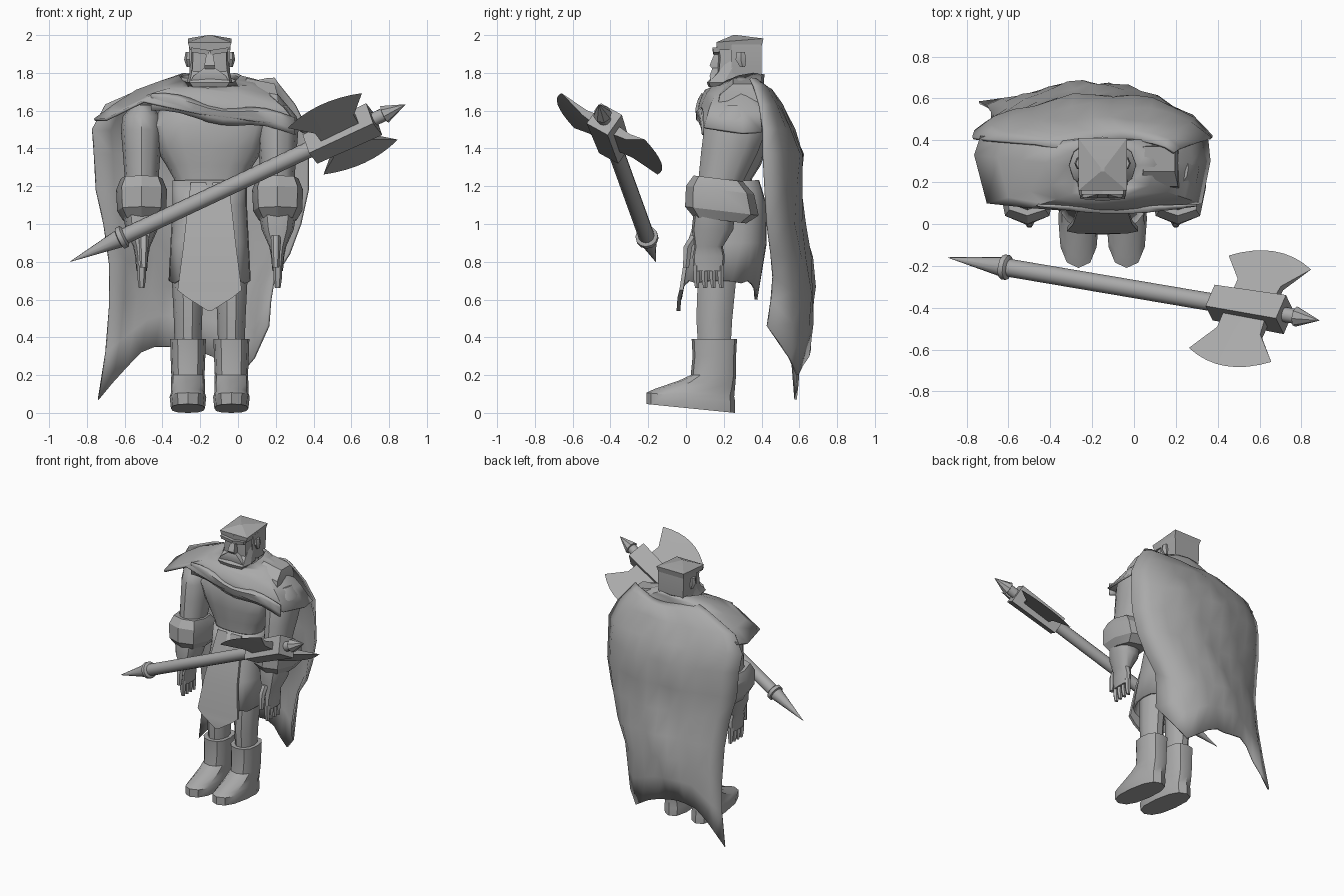
import bpy
import bmesh
from math import sin, cos, pi, radians, copysign
from mathutils import Vector, Matrix

default_cube = bpy.data.objects.get("Cube")
if default_cube:
    bpy.data.objects.remove(default_cube, do_unlink=True)

# Single plain grey material
stone = bpy.data.materials.new("stone_grey")
stone.use_nodes = True
stone.diffuse_color = (0.4, 0.4, 0.4, 1)
shader = next(n for n in stone.node_tree.nodes if n.type == 'BSDF_PRINCIPLED')
shader.inputs["Base Color"].default_value = stone.diffuse_color

MID = -0.15  # the body's centre line


def sheet(name, rows, closed=False, caps=False, thickness=0.0, angle=35):
    """Skin a list of point rows with quads."""
    bm = bmesh.new()
    grid = [[bm.verts.new(point) for point in row] for row in rows]
    count = len(rows[0])
    for low, high in zip(grid, grid[1:]):
        for i in range(count if closed else count - 1):
            j = (i + 1) % count
            bm.faces.new((low[i], low[j], high[j], high[i]))
    if caps:
        bm.faces.new(grid[0][::-1])
        bm.faces.new(grid[-1])
    bmesh.ops.remove_doubles(bm, verts=bm.verts[:], dist=0.0001)
    bmesh.ops.recalc_face_normals(bm, faces=bm.faces[:])
    mesh = bpy.data.meshes.new(name)
    bm.to_mesh(mesh)
    bm.free()
    mesh.materials.append(stone)
    mesh.shade_smooth()
    mesh.set_sharp_from_angle(angle=radians(angle))
    obj = bpy.data.objects.new(name, mesh)
    bpy.context.collection.objects.link(obj)
    if thickness:
        solid = obj.modifiers.new("thickness", 'SOLIDIFY')
        solid.thickness = thickness
        solid.offset = 0
    return obj


def loft(name, rings, sides=12, power=1.0, offset=0.0, centre=MID, warp=None, caps=True, **options):
    """Stack horizontal rings given as (y, z, half width, half depth)."""
    turn = pi / 4 if sides == 4 else 0
    rows = []
    for y, z, rx, ry in rings:
        row = []
        for i in range(sides):
            c, s = cos(turn + 2 * pi * i / sides), sin(turn + 2 * pi * i / sides)
            point = Vector((centre + offset + rx * copysign(abs(c) ** power, c),
                            y + ry * copysign(abs(s) ** power, s), z))
            row.append(warp(point) if warp else point)
        rows.append(row)
    return sheet(name, rows, closed=True, caps=caps, **options)


def box(name, rings, **options):
    return loft(name, rings, sides=4, power=0, **options)


# Torso
loft("torso", [(.24, 1.16, .18, .11), (.24, 1.24, .19, .11), (.255, 1.31, .23, .14),
               (.27, 1.4, .29, .16), (.26, 1.52, .33, .165), (.27, 1.62, .25, .14),
               (.28, 1.7, .12, .1), (.27, 1.78, .08, .08)], sides=16, power=.8)


# Skirt with a ragged hem, lowest at front and back
def ragged(point):
    if point.z < .67:
        side = min(1, abs(point.x - MID) / .21)
        point.z += .04 * side * side - .06 * (1 - side) + (.03 if .3 < side < .8 else 0)
    return point


loft("skirt", [(.25, 1.23, .19, .13), (.25, 1.1, .19, .17), (.22, .9, .2, .2),
               (.17, .66, .21, .2)], sides=24, power=.75, caps=False, warp=ragged, thickness=.015)
box("front_panel", [(.12, 1.22, .1, .01), (.07, 1.06, .12, .01), (.01, .88, .14, .01),
                    (-.025, .65, .17, .01), (-.035, .61, .12, .01), (-.04, .54, .01, .01)])


# Boots, legs, arms and hands for both sides
def tilt_sole(point):
    if point.z < .16:
        point.z += .1 * max(0, .26 - point.y)
    return point


for side, label in ((-1, "right"), (1, "left")):
    hip, shoulder = side * .115, side * .36
    loft(label + "_leg", [(.15, .34, .07, .09), (.15, .5, .075, .1), (.17, .8, .09, .11),
                          (.24, 1.1, .08, .11)], offset=hip, sides=10)
    loft(label + "_boot", [(.025, 0, .09, .235), (.025, .06, .097, .235), (.045, .085, .09, .21),
                           (.11, .14, .09, .15), (.145, .2, .088, .12), (.15, .3, .092, .115),
                           (.15, .39, .095, .12), (.15, .39, .07, .09)],
         offset=hip, power=.8, warp=tilt_sole)
    loft(label + "_upper_arm", [(.27, 1.63, .05, .08), (.26, 1.57, .1, .14), (.26, 1.5, .11, .165),
                                (.23, 1.38, .1, .15), (.17, 1.18, .085, .11)], offset=shoulder)
    loft(label + "_cuff", [(.17, 1.24, .11, .13), (.18, 1.18, .135, .18), (.19, 1.07, .13, .195),
                           (.18, 1.02, .1, .14)], offset=shoulder, sides=8, power=.7, angle=25,
         warp=lambda p: p + Vector((0, 0, .12 * (.18 - p.y))))
    loft(label + "_forearm", [(.15, 1.06, .1, .11), (.14, .97, .085, .11), (.12, .88, .045, .075),
                              (.12, .83, .035, .085), (.12, .75, .028, .08)], offset=shoulder, power=.8)
    for finger in range(4):
        y = .055 + finger * .043
        loft(label + "_finger", [(y, .78, .024, .02), (y, .71, .022, .018), (y + .004, .66, .015, .012)],
             offset=shoulder, sides=6)
    loft(label + "_thumb", [(.05, .94, .025, .03), (.01, .88, .025, .026), (0, .77, .018, .018)],
         offset=shoulder - side * .01, sides=6)
    loft(label + "_ear", [(.3, 1.83, .012, .015), (.29, 1.87, .025, .032), (.29, 1.91, .018, .025)],
         offset=side * .11, sides=6)
    box(label + "_brow", [(.16, 1.895, .045, .015), (.16, 1.92, .05, .02)], offset=side * .05,
        warp=lambda p: p + Vector((0, 0, .15 * abs(p.x - MID))))

# Head
loft("head", [(.27, 1.7, .08, .09), (.27, 1.78, .105, .11), (.27, 1.88, .1, .1),
              (.27, 1.95, .1, .11)], sides=8, power=.35)
box("nose", [(.16, 1.82, .025, .02), (.155, 1.84, .028, .03), (.17, 1.92, .014, .012)])
box("moustache", [(.155, 1.76, .1, .025), (.155, 1.785, .085, .03), (.16, 1.825, .03, .02)])
loft("beard", [(.21, 1.725, .1, .09), (.2, 1.75, .12, .09), (.23, 1.8, .108, .07),
               (.27, 1.87, .104, .05)], sides=8, power=.35, angle=20)
box("back_hair", [(.32, 1.74, .09, .07), (.32, 1.8, .105, .08), (.32, 1.95, .11, .08)])
box("hair_top", [(.28, 1.92, .103, .115), (.285, 1.982, .116, .125), (.26, 2, .01, .01)], angle=15,
    warp=lambda p: p - Vector((0, 0, .02 if p.y < .2 and p.z > 1.95 else 0)))

# Mantle: neck ring swept out to a draped rim, starting at +x and going round;
# its back edge tucks under the cape
rim = [(.36, .3, 1.49), (.35, .4, 1.48), (.14, .4, 1.6), (-.15, .4, 1.66), (-.45, .4, 1.63),
       (-.73, .42, 1.56), (-.76, .33, 1.56), (-.7, .1, 1.55), (-.5, .08, 1.64),
       (-.2, .06, 1.59), (.06, .06, 1.55), (.32, .1, 1.5)]
mantle_rows = []
for step in range(5):
    spread = step / 4
    row = []
    for i, edge in enumerate(rim):
        angle = 2 * pi * i / len(rim)
        c, s = cos(angle), sin(angle)
        neck = Vector((MID + .16 * c, .28 + .13 * s, 1.75 + .03 * c * c + .04 * s))
        lift = sin(pi * spread) * (.045 + .02 * c - .02 * max(0, s))
        fold = .01 * sin(5 * spread + 2 * i) * min(1, 2 * spread)
        row.append(neck.lerp(Vector(edge), spread) + Vector((0, 0, lift + fold)))
    mantle_rows.append(row)
sheet("mantle", mantle_rows, closed=True, thickness=.015, angle=40)
band = [[(-.46 + .076 * k, .09 - .035 * sin(pi * k / 10) * bulge, z - .012 * k + .015 * sin(k))
         for k in range(11)] for z, bulge in ((1.69, .2), (1.67, 1), (1.63, .7), (1.6, .3))]
sheet("chest_fold", band, thickness=.012, angle=40)
box("shoulder_knot", [(.27, 1.62, .1, .11), (.28, 1.71, .09, .1), (.31, 1.765, .075, .06)], offset=.27,
    warp=lambda p: p - Vector((0, 0, .2 * (p.x - .08))))

# Cape: (z, right x, left x, right edge y, middle y, left edge y)
cape_rows = [(1.77, -.31, .19, .35, .4, .34), (1.73, -.47, .22, .38, .45, .36),
             (1.63, -.7, .3, .4, .5, .39),
             (1.5, -.77, .365, .41, .56, .41), (1.37, -.76, .37, .44, .61, .41),
             (1.18, -.75, .37, .45, .6, .42), (1.0, -.71, .33, .48, .61, .43),
             (.82, -.68, .27, .5, .65, .45), (.65, -.68, .19, .53, .67, .46),
             (.48, -.7, .17, .56, .66, .45), (.3, -.74, .16, .58, .64, .43)]
hem = [.07, .16, .24, .32, .35, .35, .34, .33, .3, .25, .2, .29, .46]
grid = []
for k, (z, right, left, y_right, y_mid, y_left) in enumerate(cape_rows):
    row = []
    hang = max(0, (.9 - z) / .6)
    for i, end in enumerate(hem):
        u = i / (len(hem) - 1)
        bow = sin(pi * u) ** .6
        y = (y_right + (y_left - y_right) * u) * (1 - bow) + y_mid * bow
        wave = (.014 * sin(1.7 * i + 1.4 * k) + .06 * (u - .45)) * bow * min(1, k / 4)
        notch = .05 * sin(pi * u) ** 2 * max(0, 1 - k / 2)
        row.append((right + (left - right) * u, y + wave, z + (end - .3) * hang - notch))
    grid.append(row)
sheet("cape", grid, thickness=.014, angle=50)

# Axe, built along its own z axis and then laid across the body
tip = Vector((-.89, -.16, .8))
along = Vector((1.77, -.3, .83)).normalized()
across = Vector((-.365, -.815, .449))
across = (across - along * across.dot(along)).normalized()
place = Matrix((across, along.cross(across), along)).transposed().to_4x4()
place.translation = tip


def axe_part(name, stations, **options):
    loft(name, [(0, z, r, r) for z, r in stations], centre=0, warp=lambda p: place @ p, **options)


axe_part("axe_pommel", [(0, .001), (.29, .048)])
axe_part("axe_ring", [(.29, .045), (.295, .06), (.32, .06), (.33, .045)])
axe_part("axe_shaft", [(.3, .043), (1.45, .043)])
axe_part("axe_block", [(1.42, .062), (1.8, .068)], sides=4, power=0)
axe_part("axe_collar", [(1.78, .036), (1.87, .036)])
axe_part("axe_spike", [(1.855, .03), (1.86, .05), (1.985, .001)], sides=8)
for side in (-1, 1):
    blade = []
    for k in range(-4, 5):
        f = k / 4
        sharp = .27 + .065 * (1 - f * f)
        section = [(.04, .03, .11), (.14, .018, .115), (sharp, 0, .22), (.14, -.018, .115), (.04, -.03, .11)]
        blade.append([place @ Vector((side * out, thick, 1.614 + f * reach)) for out, thick, reach in section])
    sheet("axe_blade", blade, closed=True, caps=True, angle=30)
